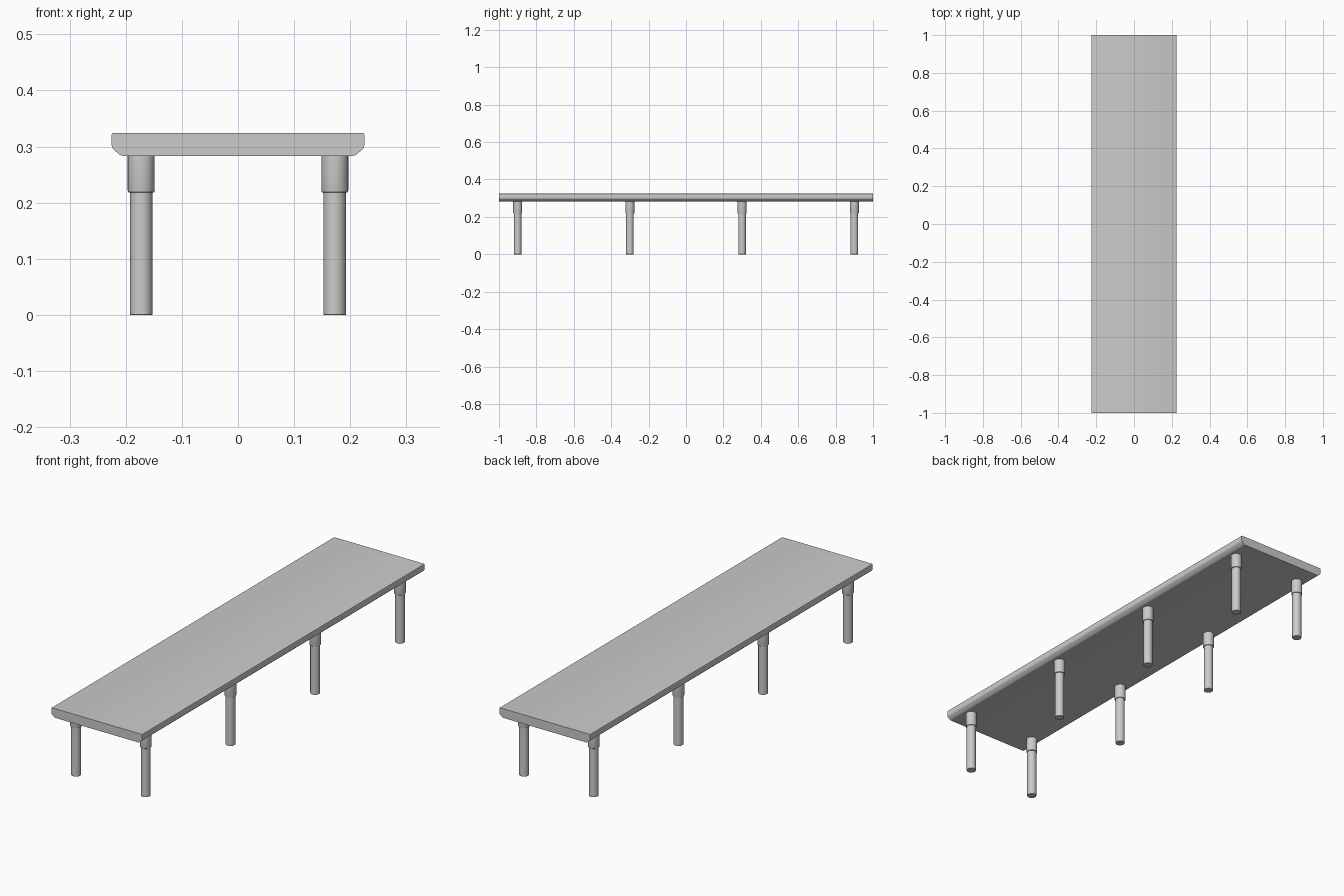
import bpy, bmesh, math

if "Cube" in bpy.data.objects:
    bpy.data.objects.remove(bpy.data.objects["Cube"])

def finish(name, bm, angle=30):
    bmesh.ops.recalc_face_normals(bm, faces=bm.faces[:])
    me = bpy.data.meshes.new(name)
    bm.to_mesh(me)
    bm.free()
    ob = bpy.data.objects.new(name, me)
    bpy.context.collection.objects.link(ob)
    bpy.context.view_layer.objects.active = ob
    ob.select_set(True)
    bpy.ops.object.shade_smooth_by_angle(angle=math.radians(angle))
    ob.select_set(False)
    return ob

def lathe(name, profile, loc, steps=32):
    """Spin an (r, z) profile around z."""
    bm = bmesh.new()
    vs = [bm.verts.new((r, 0, z)) for r, z in profile]
    es = [bm.edges.new(p) for p in zip(vs, vs[1:])]
    bmesh.ops.spin(bm, geom=vs + es, cent=(0, 0, 0), axis=(0, 0, 1),
                   angle=math.tau, steps=steps)
    bmesh.ops.remove_doubles(bm, verts=bm.verts[:], dist=1e-5)
    ob = finish(name, bm)
    ob.location = loc
    return ob

# Table top: half profile mirrored, extruded along y, underside chamfered on long sides
T, B = 0.3245, 0.2835
half = [(0.205, B), (0.208, B + 0.0006), (0.2115, B + 0.0025), (0.2225, B + 0.012),
        (0.2245, B + 0.015), (0.225, B + 0.018), (0.225, T - 0.003),
        (0.2241, T - 0.0009), (0.222, T)]
outline = half + [(-x, z) for x, z in reversed(half)]
bm = bmesh.new()
face = bm.faces.new([bm.verts.new((x, -1, z)) for x, z in outline])
ext = bmesh.ops.extrude_face_region(bm, geom=[face], use_keep_orig=True)
bmesh.ops.translate(bm, vec=(0, 2, 0),
                    verts=[v for v in ext["geom"] if isinstance(v, bmesh.types.BMVert)])
finish("table_top", bm)

# Legs: four pairs, each a post in a wider socket
post = [(0, 0), (0.0195, 0), (0.02, 0.0006), (0.02, 0.23), (0, 0.23)]
socket = [(0, 0.218), (0.022, 0.218), (0.0233, 0.219), (0.024, 0.2215), (0.024, B), (0, B)]
for i, y in enumerate((-0.9, -0.3, 0.3, 0.9), 1):
    for side, x in (("left", -0.1725), ("right", 0.1725)):
        lathe(f"{side}_leg_post_{i}", post, (x, y, 0))
        lathe(f"{side}_leg_socket_{i}", socket, (x, y, 0))
